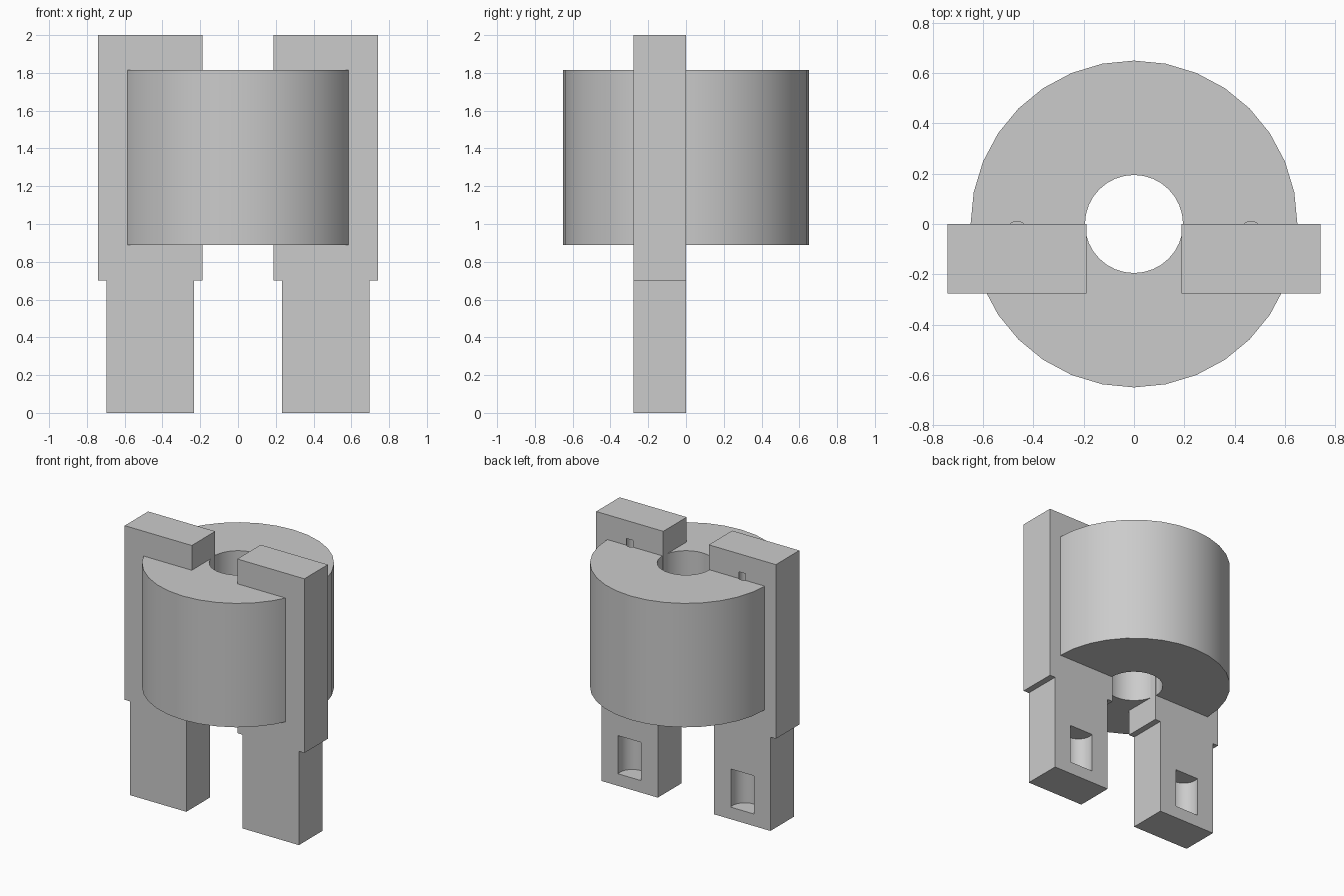
import bpy, bmesh, math
from mathutils import Vector

if "Cube" in bpy.data.objects:
    bpy.data.objects.remove(bpy.data.objects["Cube"], do_unlink=True)

grey = bpy.data.materials.new("plain_grey")
grey.use_nodes = True
COLOUR = (0.6, 0.6, 0.6, 1)
grey.diffuse_color = COLOUR
grey.node_tree.nodes["Principled BSDF"].inputs["Base Color"].default_value = COLOUR


def finish(name, bm):
    bmesh.ops.recalc_face_normals(bm, faces=bm.faces)
    mesh = bpy.data.meshes.new(name)
    bm.to_mesh(mesh)
    bm.free()
    mesh.materials.append(grey)
    obj = bpy.data.objects.new(name, mesh)
    bpy.context.collection.objects.link(obj)
    return obj


def make_active(obj):
    bpy.ops.object.select_all(action='DESELECT')
    obj.select_set(True)
    bpy.context.view_layer.objects.active = obj


def upright_cylinder(name, x, y, radius, bottom, top):
    bm = bmesh.new()
    bmesh.ops.create_cone(bm, cap_ends=True, segments=32, radius1=radius,
                          radius2=radius, depth=top - bottom)
    bmesh.ops.translate(bm, verts=bm.verts, vec=(x, y, (bottom + top) / 2))
    obj = finish(name, bm)
    obj.hide_render = True
    return obj


def cut(obj, cutter):
    make_active(obj)
    mod = obj.modifiers.new("cut", 'BOOLEAN')
    mod.operation = 'DIFFERENCE'
    mod.solver = 'EXACT'
    mod.object = cutter
    bpy.ops.object.modifier_apply(modifier=mod.name)


# Ring: rectangular section revolved around the vertical axis
bm = bmesh.new()
section = [bm.verts.new((r, 0, z)) for r, z in
           ((0.195, 0.89), (0.65, 0.89), (0.65, 1.815), (0.195, 1.815))]
edges = [bm.edges.new((section[i], section[(i + 1) % 4])) for i in range(4)]
bmesh.ops.spin(bm, geom=section + edges, cent=(0, 0, 0), axis=(0, 0, 1),
               angle=math.tau, steps=32)
bmesh.ops.remove_doubles(bm, verts=bm.verts, dist=0.001)
ring = finish("ring", bm)

# Prongs: stepped outline, wide above and narrow below, extruded in depth
CENTRE, WIDE, NARROW, STEP = 0.465, 0.277, 0.232, 0.70
prongs = []
for side, label in ((1, "left"), (-1, "right")):
    x = side * CENTRE
    half = [(NARROW, 0), (NARROW, STEP), (WIDE, STEP), (WIDE, 2)]
    outline = half + [(-w, z) for w, z in reversed(half)]
    bm = bmesh.new()
    face = bm.faces.new([bm.verts.new((x + w, 0, z)) for w, z in outline])
    new = bmesh.ops.extrude_face_region(bm, geom=[face])["geom"]
    bmesh.ops.translate(bm, vec=Vector((0, -0.277, 0)),
                        verts=[v for v in new if isinstance(v, bmesh.types.BMVert)])
    prong = finish(label + "_prong", bm)
    prongs.append(prong)

    # Round-backed pocket near the foot, small round slot near the top
    pocket = upright_cylinder("pocket_cutter", x, -0.03, 0.10, 0.09, 0.375)
    slot = upright_cylinder("slot_cutter", x, -0.033, 0.043, 1.74, 1.865)
    cut(prong, pocket)
    cut(prong, slot)
    cut(ring, slot)
    for cutter in (pocket, slot):
        bpy.data.objects.remove(cutter, do_unlink=True)

# Smooth the round walls, keep the edges sharp
for obj in [ring] + prongs:
    make_active(obj)
    bpy.ops.object.shade_smooth_by_angle(angle=math.radians(30))
